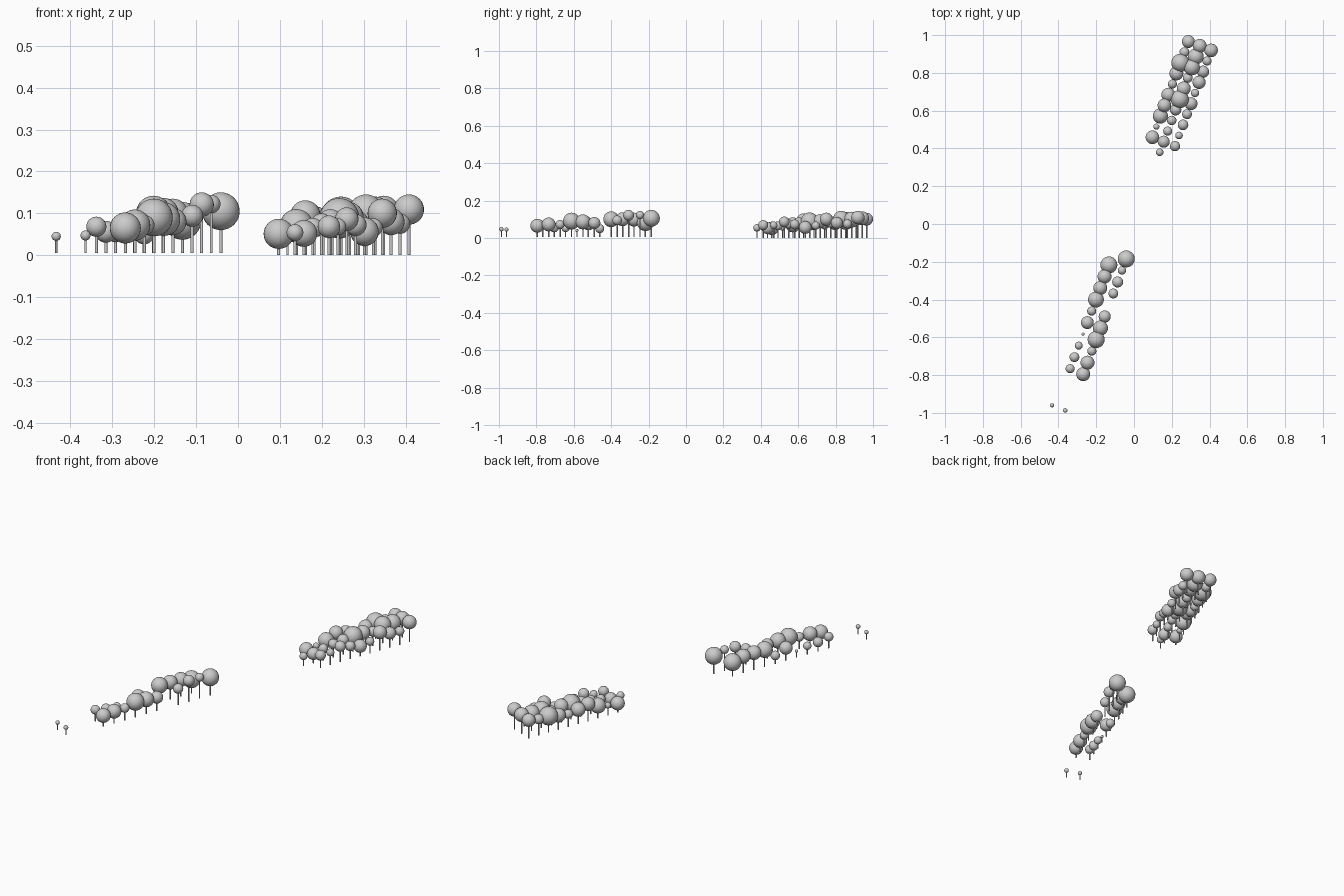
import bpy, bmesh
from mathutils import Matrix

if "Cube" in bpy.data.objects:
    bpy.data.objects.remove(bpy.data.objects["Cube"])

# Each entry is (crown centre height, crown radius) in thousandths; None = gap in the row
BACK_ROWS = [
    [(100, 34), (90, 26), (92, 48), (80, 37), (70, 24), (80, 37), (95, 36), (70, 40), (55, 16), (51, 36)],
    [(105, 37), (98, 42), (102, 43), (80, 26), (90, 37), (88, 48), (80, 30), (75, 25), (65, 24), (52, 32), (54, 20)],
    [(109, 36), (75, 24), (80, 32), (100, 35), (66, 22), (56, 34), (72, 26), (86, 28), (68, 20), (68, 27)],
]
FRONT_ROWS = [
    [(105, 45), (122, 22), (121, 29), (94, 26), None, (80, 32), (86, 40), (90, 45), (72, 24), (72, 37), (65, 37)],
    [(82, 45), (98, 37), (100, 37), (100, 42), (50, 24), (75, 34), (40, 8), (52, 21), (56, 26), (68, 24)],
]


def finish(bm, name):
    mesh = bpy.data.meshes.new(name)
    bm.to_mesh(mesh)
    bm.free()
    for p in mesh.polygons:
        p.use_smooth = True
    mesh.set_sharp_from_angle(angle=0.7)
    obj = bpy.data.objects.new(name, mesh)
    bpy.context.collection.objects.link(obj)


def tree(name, x, y, z, r, base):
    # round crown
    bm = bmesh.new()
    bmesh.ops.create_uvsphere(bm, u_segments=24, v_segments=16, radius=r,
                              matrix=Matrix.Translation((x, y, z)))
    finish(bm, name + "_crown")
    # thin trunk up into the crown
    bm = bmesh.new()
    rad = 0.0027 if r < 0.02 else 0.0037
    bmesh.ops.create_cone(bm, cap_ends=True, segments=10, radius1=rad, radius2=rad,
                          depth=z - base, matrix=Matrix.Translation((x, y, (z + base) / 2)))
    finish(bm, name + "_trunk")


def grove(name, rows, start, across, along, base):
    for c, row in enumerate(rows):
        for k, t in enumerate(row):
            if t:
                x = start[0] + c * across[0] + k * along[0]
                y = start[1] + c * across[1] + k * along[1]
                tree(f"{name}_{c}_{k}", x, y, t[0] / 1000, t[1] / 1000, base)


# dense three-row grove at the back, sparse two-row avenue at the front
grove("back_tree", BACK_ROWS, (0.288, 0.966), (0.06, -0.0235), (-0.0212, -0.0563), 0.0)
grove("front_tree", FRONT_ROWS, (-0.041, -0.185), (-0.092, -0.032), (-0.0228, -0.061), 0.005)

# two saplings at the far end
tree("sapling_left", -0.434, -0.96, 0.045, 0.011, 0.005)
tree("sapling_right", -0.364, -0.987, 0.047, 0.012, 0.005)
